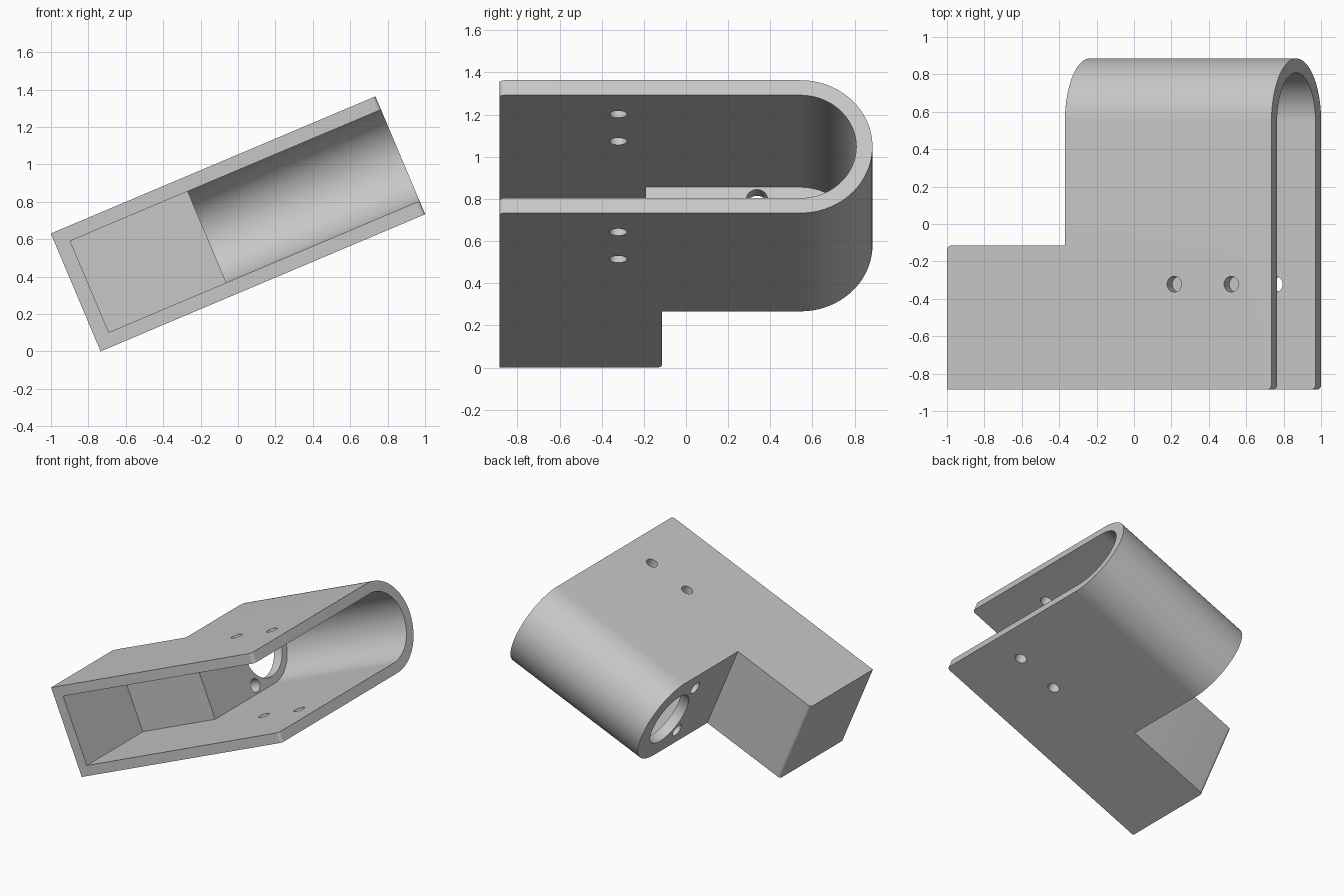
import bpy, bmesh, math

old = bpy.data.objects.get("Cube")
if old:
    bpy.data.objects.remove(old, do_unlink=True)

HALF_L, HALF_T, HALF_D = 0.942, 0.342, 0.885   # half length, thickness, depth
WALL = 0.077
SHOULDER_X, SHOULDER_Y = -0.257, -0.115        # inside corner of the L outline
BIG = 1.3                                      # overshoot for cutters
TILT = math.radians(22.9)

grey = bpy.data.materials.new("light grey")
grey.use_nodes = True
colour = (0.57, 0.57, 0.57, 1)
grey.diffuse_color = colour
grey.node_tree.nodes["Principled BSDF"].inputs["Base Color"].default_value = colour


def arc(cx, cy, r, start, end, steps):
    """Points along an arc, angles in degrees."""
    angles = [math.radians(start + (end - start) * i / steps) for i in range(steps + 1)]
    return [(cx + r * math.cos(a), cy + r * math.sin(a)) for a in angles]


def prism(name, outline, axis, lo, hi):
    """Extrude an outline: along z from (x, y), or along x from (z, y)."""
    def place(p, h):
        return (p[0], p[1], h) if axis == "z" else (h, p[1], p[0])
    bm = bmesh.new()
    face = bm.faces.new([bm.verts.new(place(p, lo)) for p in outline])
    new = bmesh.ops.extrude_face_region(bm, geom=[face])["geom"]
    shift = (0, 0, hi - lo) if axis == "z" else (hi - lo, 0, 0)
    bmesh.ops.translate(bm, vec=shift, verts=[v for v in new if isinstance(v, bmesh.types.BMVert)])
    bmesh.ops.recalc_face_normals(bm, faces=bm.faces)
    mesh = bpy.data.meshes.new(name)
    bm.to_mesh(mesh)
    bm.free()
    mesh.materials.append(grey)
    obj = bpy.data.objects.new(name, mesh)
    bpy.context.collection.objects.link(obj)
    return obj


def combine(target, tool, operation):
    """Apply a boolean and discard the tool."""
    mod = target.modifiers.new("cut", "BOOLEAN")
    mod.operation, mod.object, mod.solver = operation, tool, "EXACT"
    bpy.context.view_layer.update()
    graph = bpy.context.evaluated_depsgraph_get()
    mesh = bpy.data.meshes.new_from_object(target.evaluated_get(graph))
    target.modifiers.clear()
    target.data = mesh
    bpy.data.objects.remove(tool, do_unlink=True)


def u_section(radius, front):
    """Slot-shaped cross-section with a round back."""
    centre = HALF_D - HALF_T
    return [(-radius, front), (radius, front)] + arc(0, centre, radius, 0, 180, 48)


# Outer shell: L-shaped plan trimmed by the rounded cross-section
r = 0.025
plan = [(-HALF_L, -HALF_D)]
plan += arc(HALF_L - r, -HALF_D + r, r, -90, 0, 5)
plan += [(HALF_L, BIG), (SHOULDER_X, BIG), (SHOULDER_X, SHOULDER_Y)]
plan += arc(-HALF_L + r, SHOULDER_Y - r, r, 90, 180, 5)
bracket = prism("bracket", plan, "z", -0.5, 0.5)
combine(bracket, prism("outer_section", u_section(HALF_T, -BIG), "x", -BIG, BIG), "INTERSECT")

# Hollow inside, open at the front and at one end
inner_x, inner_y = SHOULDER_X + WALL, SHOULDER_Y - WALL
plan = [(-HALF_L + 0.08, -BIG), (BIG, -BIG), (BIG, BIG),
        (inner_x, BIG), (inner_x, inner_y), (-HALF_L + 0.08, inner_y)]
cavity = prism("cavity", plan, "z", -0.5, 0.5)
combine(cavity, prism("inner_section", u_section(HALF_T - WALL, -1.5), "x", -1.5, 1.5), "INTERSECT")
combine(bracket, cavity, "DIFFERENCE")

# End plate: one large bore and two small holes
for z, y, radius in ((0, HALF_D - HALF_T, 0.21), (0.203, 0.337, 0.05), (-0.203, 0.337, 0.05)):
    ring = arc(z, y, radius, 0, 360, 40)[:-1]
    combine(bracket, prism("bore", ring, "x", SHOULDER_X - 0.1, inner_x + 0.1), "DIFFERENCE")

# Screw holes through both side walls
for x in (0.378, 0.709):
    ring = arc(x, -0.322, 0.042, 0, 360, 32)[:-1]
    combine(bracket, prism("screw_hole", ring, "z", -0.5, 0.5), "DIFFERENCE")

# Tilt into place and smooth the round surfaces
bracket.rotation_euler = (0, -TILT, 0)
bracket.location = (0, 0, HALF_L * math.sin(TILT) + HALF_T * math.cos(TILT))
bpy.ops.object.select_all(action="DESELECT")
bracket.select_set(True)
bpy.context.view_layer.objects.active = bracket
bpy.ops.object.shade_smooth_by_angle(angle=math.radians(30))
